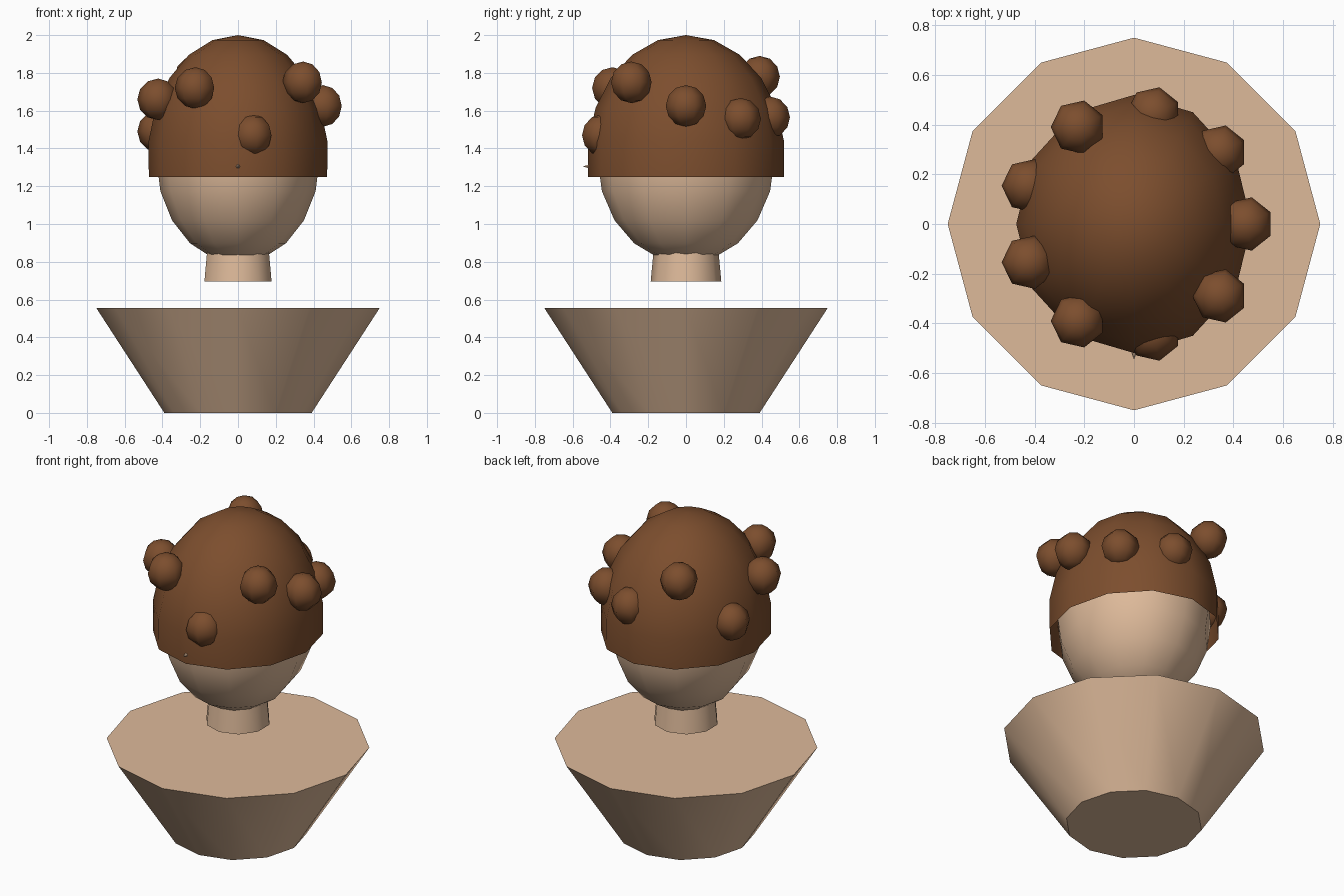
import bpy, bmesh, math
from mathutils import Matrix

if "Cube" in bpy.data.objects:
    bpy.data.objects.remove(bpy.data.objects["Cube"])


def material(name, rgb):
    m = bpy.data.materials.new(name)
    m.diffuse_color = (*rgb, 1)
    m.use_nodes = True
    m.node_tree.nodes["Principled BSDF"].inputs["Base Color"].default_value = m.diffuse_color
    return m


skin = material("skin", (0.73, 0.49, 0.323))
brown = material("brown_hair", (0.202, 0.076, 0.027))


def lathe(name, profile, sides, mat, scale=(1, 1, 1), loc=(0, 0, 0),
          start=0.0, smooth=50, caps=False, rot=None):
    """Spin a (radius, z) profile, listed from top to bottom, around z."""
    bm = bmesh.new()
    rings = []
    for r, z in profile:
        if r < 1e-5:
            rings.append([bm.verts.new((0, 0, z))] * sides)
        else:
            rings.append([bm.verts.new((r * math.cos(a), r * math.sin(a), z))
                          for a in (start + math.tau * i / sides for i in range(sides))])
    for up, low in zip(rings, rings[1:]):
        for i in range(sides):
            j = (i + 1) % sides
            loop = list(dict.fromkeys((up[i], low[i], low[j], up[j])))
            bm.faces.new(loop)
    if caps:
        for ring in (rings[0], rings[-1][::-1]):
            if len(set(ring)) > 2:
                bm.faces.new(ring)
    bm.transform(Matrix.Diagonal((*scale, 1)))
    if rot:
        bm.transform(rot)
    me = bpy.data.meshes.new(name)
    bm.to_mesh(me)
    bm.free()
    me.materials.append(mat)
    ob = bpy.data.objects.new(name, me)
    bpy.context.collection.objects.link(ob)
    ob.location = loc
    bpy.ops.object.select_all(action='DESELECT')
    ob.select_set(True)
    bpy.context.view_layer.objects.active = ob
    bpy.ops.object.shade_smooth_by_angle(angle=math.radians(smooth))
    return ob


def arc(rings, sweep=math.pi):
    """Unit sphere profile from the top pole down through the sweep angle."""
    return [(math.sin(sweep * i / rings), math.cos(sweep * i / rings))
            for i in range(rings + 1)]


# Bust and floating neck
lathe("bust", [(0.75, 0.555), (0.39, 0)], 12, skin, caps=True)
lathe("neck", [(0.165, 0.93), (0.187, 0.695)], 10, skin, caps=True, start=math.pi / 2)

# Egg-shaped head and pointed nose
lathe("head", arc(10), 12, skin, scale=(0.432, 0.468, 0.55), loc=(0, 0, 1.343))
lathe("nose", [(0, 0.12), (0.042, 0)], 6, skin, caps=True, loc=(0, -0.427, 1.305),
      rot=Matrix.Rotation(math.pi / 2, 4, 'X'))

# Open hair shell, a little more than half a sphere
lathe("hair_cap", arc(6, 0.55 * math.pi), 12, brown,
      scale=(0.478, 0.524, 0.649), loc=(0, 0, 1.351))

# Nine curls around the cap at varied heights
curl_heights = [1.625, 1.557, 1.565, 1.78, 1.49, 1.66, 1.72, 1.47, 1.75]
for i, z in enumerate(curl_heights):
    a = math.tau * i / 9
    lathe(f"curl_{i + 1}", arc(6), 7, brown, scale=(0.11, 0.11, 0.11),
          loc=(0.45 * math.cos(a), 0.45 * math.sin(a), z), start=math.pi, smooth=70)
